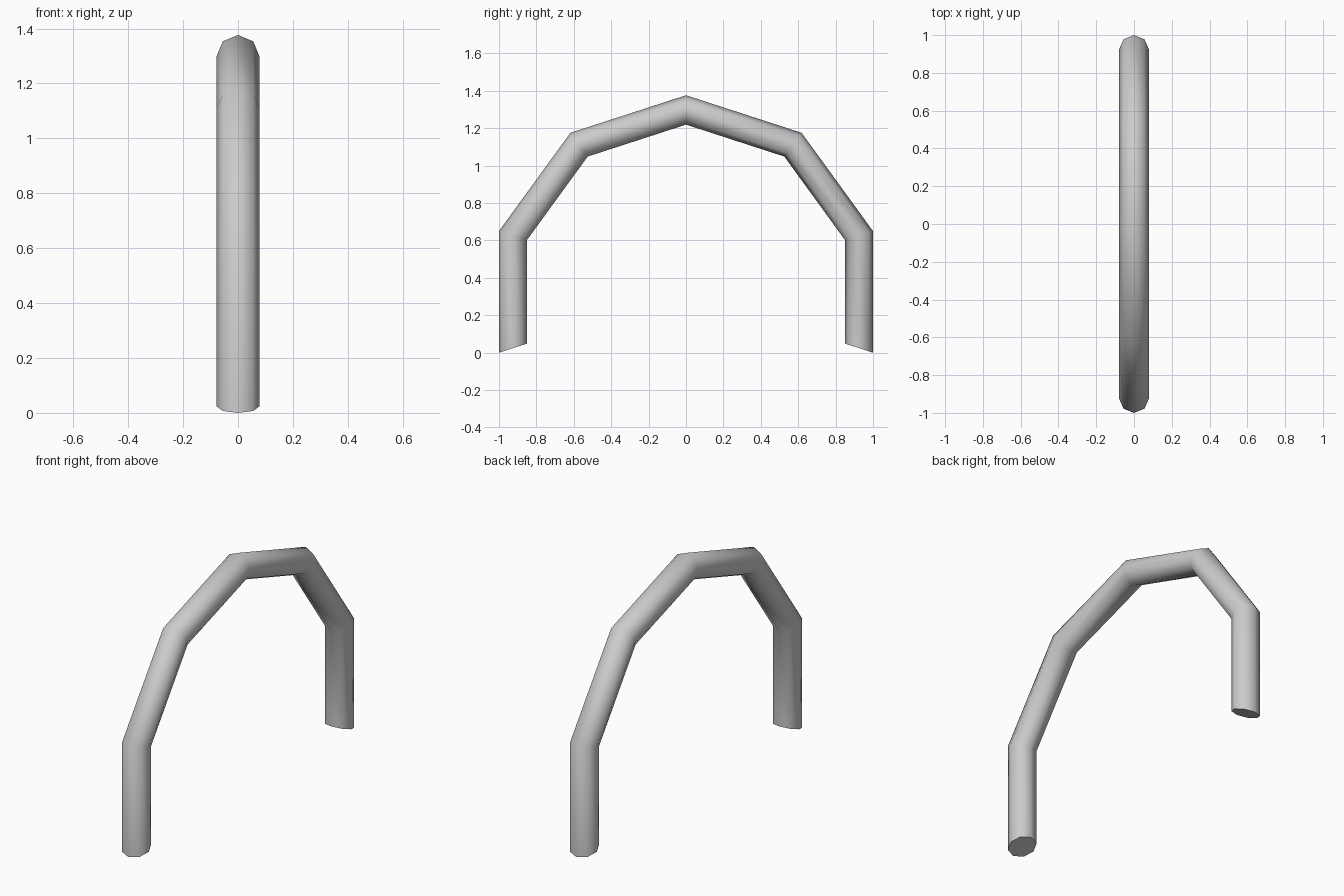
import bpy, bmesh
from math import cos, sin, pi, radians

if "Cube" in bpy.data.objects:
    bpy.data.objects.remove(bpy.data.objects["Cube"])

SEGMENTS, SIDES = 10, 8            # arch is part of a ten-sided ring, tube is octagonal
OUTER = 1 / cos(radians(18))       # outer corner radius, gives a width of 2
TUBE = 0.0785                      # tube radius
RING = OUTER - TUBE
CENTRE_Z = OUTER * sin(radians(18))

# Arch: mitred rings swept through seven corners, from foot to foot
bm = bmesh.new()
rings = []
for i in range(7):
    a = radians(-18) + i * 2 * pi / SEGMENTS
    ring = []
    for j in range(SIDES):
        t = 2 * pi * j / SIDES
        r = RING + TUBE * cos(t)
        ring.append(bm.verts.new((TUBE * sin(t), r * cos(a), CENTRE_Z + r * sin(a))))
    rings.append(ring)
for r0, r1 in zip(rings, rings[1:]):
    for j in range(SIDES):
        k = (j + 1) % SIDES
        bm.faces.new((r0[j], r0[k], r1[k], r1[j]))

# Foot caps
bm.faces.new(rings[0])
bm.faces.new(rings[-1])
bmesh.ops.recalc_face_normals(bm, faces=bm.faces)

mesh = bpy.data.meshes.new("arch_tube")
bm.to_mesh(mesh)
bm.free()
arch = bpy.data.objects.new("arch_tube", mesh)
bpy.context.collection.objects.link(arch)
bpy.context.view_layer.objects.active = arch
arch.select_set(True)
bpy.ops.object.shade_smooth_by_angle(angle=radians(60))
